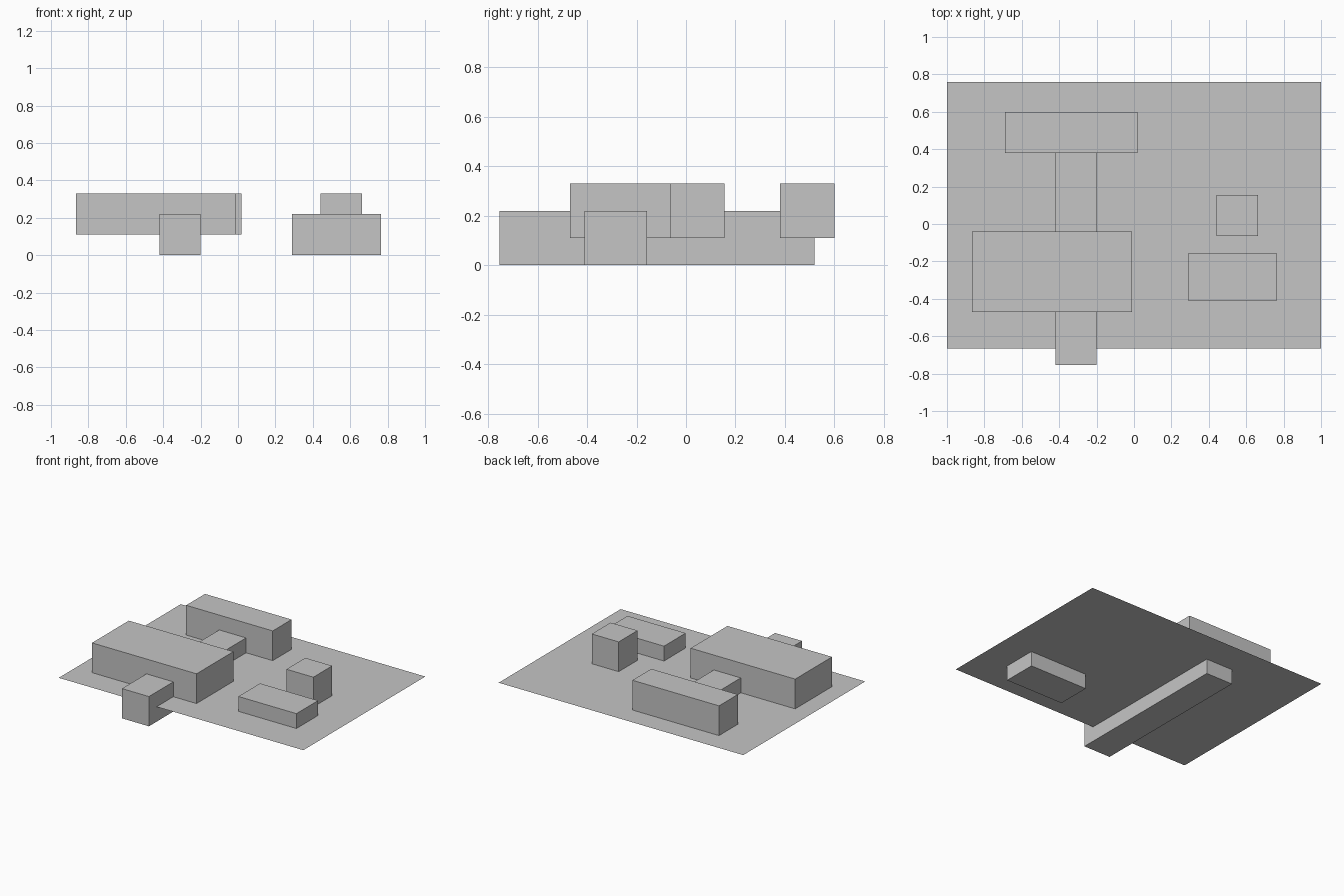
import bpy
import bmesh

old = bpy.data.objects.get("Cube")
if old:
    bpy.data.objects.remove(old, do_unlink=True)

# One plain grey for every part
GREY = (0.56, 0.56, 0.56, 1.0)
grey = bpy.data.materials.new("light grey")
grey.use_nodes = True
grey.diffuse_color = GREY
grey.node_tree.nodes["Principled BSDF"].inputs["Base Color"].default_value = GREY

GROUND = 0.11   # height of the sheet; some blocks sink through it
HEIGHT = 0.22   # every block is equally tall


def finish(name, bm):
    mesh = bpy.data.meshes.new(name)
    bm.to_mesh(mesh)
    bm.free()
    mesh.materials.append(grey)
    obj = bpy.data.objects.new(name, mesh)
    bpy.context.collection.objects.link(obj)
    return obj


def block(name, x0, x1, y0, y1, base):
    bm = bmesh.new()
    bmesh.ops.create_cube(bm, size=1)
    bmesh.ops.scale(bm, vec=(x1 - x0, y1 - y0, HEIGHT), verts=bm.verts)
    bmesh.ops.translate(bm, vec=((x0 + x1) / 2, (y0 + y1) / 2, base + HEIGHT / 2),
                        verts=bm.verts)
    return finish(name, bm)


# Thin ground sheet
bm = bmesh.new()
bmesh.ops.create_grid(bm, x_segments=1, y_segments=1, size=1)
bmesh.ops.scale(bm, vec=(1, 0.7125, 1), verts=bm.verts)
bmesh.ops.translate(bm, vec=(0, 0.0475, GROUND), verts=bm.verts)
finish("ground_sheet", bm)

# Blocks resting on the sheet
block("front_hall", -0.865, -0.01, -0.47, -0.04, GROUND)
block("back_hall", -0.69, 0.018, 0.38, 0.60, GROUND)
block("small_cube", 0.442, 0.662, -0.065, 0.155, GROUND)

# Blocks sunk halfway through the sheet
block("connecting_corridor", -0.42, -0.20, -0.755, 0.52, 0)
block("low_block", 0.29, 0.765, -0.41, -0.157, 0)
